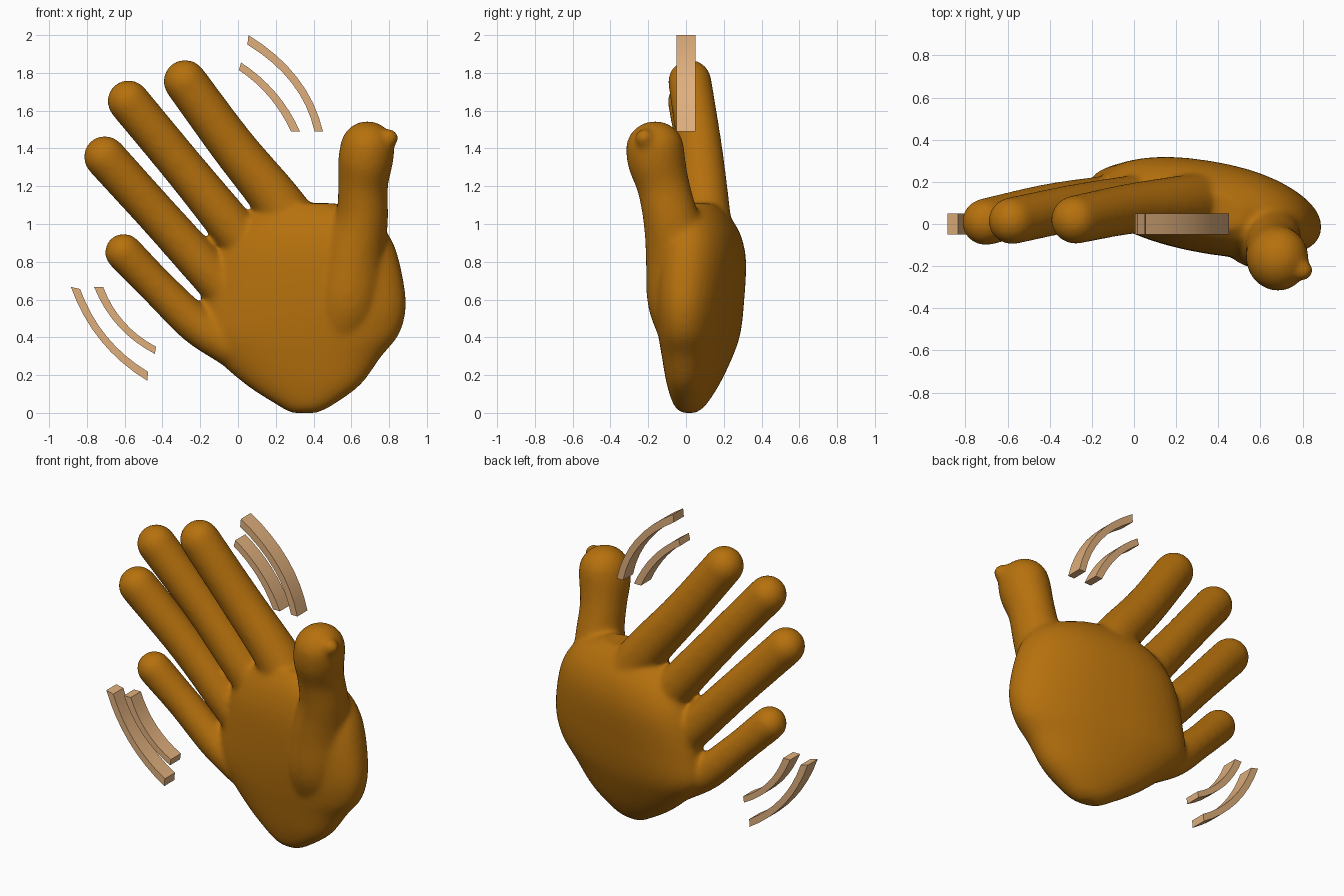
import bpy, bmesh, math
from mathutils import Vector

if "Cube" in bpy.data.objects:
    bpy.data.objects.remove(bpy.data.objects["Cube"])


def material(name, colour):
    m = bpy.data.materials.new(name)
    m.use_nodes = True
    m.diffuse_color = (*colour, 1)
    m.node_tree.nodes["Principled BSDF"].inputs["Base Color"].default_value = (*colour, 1)
    return m


def make_object(name, bm, mat):
    bmesh.ops.recalc_face_normals(bm, faces=bm.faces[:])
    for f in bm.faces:
        f.smooth = True
    mesh = bpy.data.meshes.new(name)
    bm.to_mesh(mesh)
    bm.free()
    mesh.set_sharp_from_angle(angle=math.radians(30))
    mesh.materials.append(mat)
    ob = bpy.data.objects.new(name, mesh)
    bpy.context.scene.collection.objects.link(ob)
    return ob


def loft(bm, rings):
    """Skin a list of point rings and close both ends."""
    loops = [[bm.verts.new(p) for p in ring] for ring in rings]
    n = len(loops[0])
    for a, b in zip(loops, loops[1:]):
        for i in range(n):
            j = (i + 1) % n
            bm.faces.new((a[i], a[j], b[j], b[i]))
    bm.faces.new(loops[0][::-1])
    bm.faces.new(loops[-1])


def smooth_path(points, steps=6):
    """Catmull-Rom samples through tuples of any length."""
    pts = [Vector(p) for p in points]
    pts = [2 * pts[0] - pts[1]] + pts + [2 * pts[-1] - pts[-2]]
    out = []
    for a, b, c, d in zip(pts, pts[1:], pts[2:], pts[3:]):
        for s in range(steps):
            t = s / steps
            out.append(b + (c - a) * t / 2 + (2 * a - 5 * b + 4 * c - d) * t * t / 2
                       + (3 * b - a - 3 * c + d) * t ** 3 / 2)
    return out + [pts[-2]]


def finger(bm, points, depth=1.0, sides=24):
    """Rounded tube through (x, y, z, radius), ending in a dome."""
    path = smooth_path(points)
    centres = [p.xyz for p in path]
    radii = [p.w for p in path]
    tip_dir = (centres[-1] - centres[-2]).normalized()
    tip, r = centres[-1], radii[-1]
    for k in range(1, 7):
        a = math.radians(14.5 * k)
        centres.append(tip + tip_dir * r * math.sin(a))
        radii.append(r * math.cos(a))
    rings = []
    for i, c in enumerate(centres):
        d = (centres[min(i + 1, len(centres) - 1)] - centres[max(i - 1, 0)]).normalized()
        u = d.cross(Vector((0, 1, 0))).normalized()
        v = u.cross(d) * depth
        angles = [math.tau * k / sides for k in range(sides)]
        rings.append([c + radii[i] * (u * math.cos(a) + v * math.sin(a)) for a in angles])
    loft(bm, rings)


skin = material("warm brown skin", (0.47, 0.165, 0.004))
tan = material("light tan", (0.74, 0.43, 0.205))
hand = bmesh.new()

# Palm: stacked rounded sections (z, left x, right x, front y, back y)
sections = [(0.0, 0.28, 0.42, -0.02, 0.05), (0.04, 0.21, 0.50, -0.06, 0.10),
            (0.15, 0.04, 0.65, -0.09, 0.165), (0.3, -0.13, 0.76, -0.11, 0.23),
            (0.42, -0.22, 0.855, -0.125, 0.265), (0.58, -0.20, 0.89, -0.14, 0.285),
            (0.8, -0.14, 0.855, -0.14, 0.30), (0.94, -0.06, 0.80, -0.12, 0.275),
            (1.04, 0.04, 0.70, -0.08, 0.22), (1.11, 0.16, 0.52, -0.02, 0.16)]
rings = []
for z, x0, x1, y0, y1 in smooth_path(sections, 4):
    ring = []
    for k in range(40):
        a = math.tau * k / 40
        c, s = [math.copysign(abs(f) ** 0.9, f) for f in (math.cos(a), math.sin(a))]
        ring.append(((x0 + x1) / 2 + c * (x1 - x0) / 2,
                     (y0 + y1) / 2 + s * (y1 - y0) / 2 - 0.08 * c * (x1 - x0), z))
    rings.append(ring)
loft(hand, rings)

# Four fingers, bending forward to their tips
finger(hand, [(0.34, 0.10, 0.92, 0.15), (0.2, 0.095, 1.13, 0.132),
              (-0.03, 0.07, 1.415, 0.12), (-0.28, 0.02, 1.755, 0.115)])
finger(hand, [(0.16, 0.13, 0.75, 0.12), (-0.02, 0.11, 0.97, 0.12),
              (-0.29, 0.075, 1.30, 0.112), (-0.58, 0.015, 1.65, 0.112)])
finger(hand, [(0.08, 0.13, 0.50, 0.12), (-0.13, 0.115, 0.72, 0.115),
              (-0.41, 0.08, 1.03, 0.11), (-0.705, 0.01, 1.355, 0.112)])
finger(hand, [(-0.03, 0.10, 0.35, 0.11), (-0.22, 0.095, 0.468, 0.104),
              (-0.42, 0.07, 0.66, 0.097), (-0.605, 0.03, 0.85, 0.1)])

# Thumb with its fleshy base, and the pointed outer corner of the tip
finger(hand, [(0.52, 0.03, 0.36, 0.14), (0.58, 0.0, 0.58, 0.19), (0.61, -0.03, 0.82, 0.175),
              (0.655, -0.08, 1.03, 0.14), (0.662, -0.12, 1.2, 0.132),
              (0.675, -0.155, 1.33, 0.145), (0.685, -0.165, 1.4, 0.145)], depth=1.06)
finger(hand, [(0.69, -0.165, 1.37, 0.14), (0.745, -0.19, 1.415, 0.1),
              (0.80, -0.22, 1.455, 0.05)])

# Fuse everything into one soft skin
ob = make_object("waving_hand", hand, skin)
fuse = ob.modifiers.new("Fuse", "REMESH")
fuse.mode = "VOXEL"
fuse.voxel_size = 0.013
fuse.use_smooth_shade = True
soften = ob.modifiers.new("Soften", "SMOOTH")
soften.factor = 0.5
soften.iterations = 18


# Motion marks: curved bars between an outer and an inner arc
def motion_mark(name, outer, inner, steps=8, half=0.05):
    def arc(p, t):
        a, b, c = map(Vector, p)
        return a * (1 - t) ** 2 + b * 2 * t * (1 - t) + c * t * t
    bm = bmesh.new()
    rings = []
    for i in range(steps + 1):
        o, n = arc(outer, i / steps), arc(inner, i / steps)
        rings.append([(o.x, -half, o.y), (o.x, half, o.y), (n.x, half, n.y), (n.x, -half, n.y)])
    loft(bm, rings)
    make_object(name, bm, tan)


motion_mark("upper_outer_mark", [(0.055, 2.0), (0.375, 1.805), (0.45, 1.49)],
            [(0.05, 1.95), (0.344, 1.77), (0.405, 1.49)])
motion_mark("upper_inner_mark", [(0.016, 1.855), (0.228, 1.716), (0.328, 1.49)],
            [(0.005, 1.815), (0.188, 1.692), (0.28, 1.49)])
motion_mark("lower_outer_mark", [(-0.885, 0.667), (-0.77, 0.346), (-0.48, 0.17)],
            [(-0.836, 0.656), (-0.734, 0.373), (-0.476, 0.217)])
motion_mark("lower_inner_mark", [(-0.762, 0.667), (-0.667, 0.43), (-0.44, 0.312)],
            [(-0.714, 0.667), (-0.633, 0.455), (-0.434, 0.35)])
